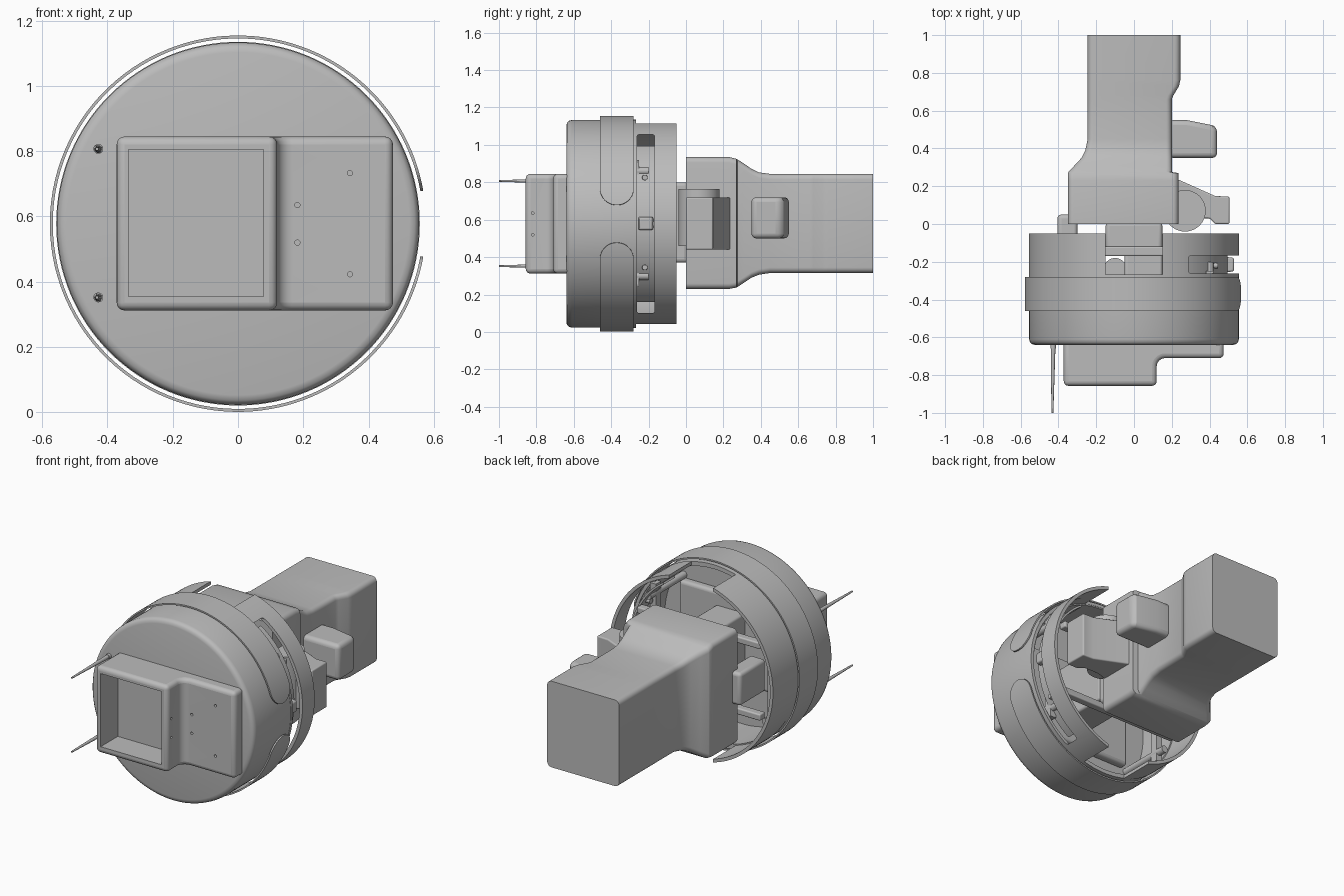
import bpy, bmesh, math
from mathutils import Vector, Matrix

if "Cube" in bpy.data.objects:
    bpy.data.objects.remove(bpy.data.objects["Cube"])

CZ = 0.578  # height of the drum axis
grey = bpy.data.materials.new("mid grey")
grey.use_nodes = True
grey.diffuse_color = (0.5, 0.5, 0.5, 1)
grey.node_tree.nodes["Principled BSDF"].inputs["Base Color"].default_value = (0.5, 0.5, 0.5, 1)


def finish(name, bm, angle=35):
    bmesh.ops.recalc_face_normals(bm, faces=bm.faces)
    me = bpy.data.meshes.new(name)
    bm.to_mesh(me)
    bm.free()
    ob = bpy.data.objects.new(name, me)
    bpy.context.collection.objects.link(ob)
    me.materials.append(grey)
    activate(ob)
    bpy.ops.object.shade_smooth_by_angle(angle=math.radians(angle))
    return ob


def activate(ob):
    bpy.ops.object.select_all(action='DESELECT')
    ob.select_set(True)
    bpy.context.view_layer.objects.active = ob


def apply_mod(ob, kind, **settings):
    activate(ob)
    mod = ob.modifiers.new(kind, kind)
    for key, value in settings.items():
        setattr(mod, key, value)
    bpy.ops.object.modifier_apply(modifier=mod.name)
    bpy.ops.object.shade_smooth_by_angle(angle=math.radians(35))


def bevel(ob, width, segments=4):
    apply_mod(ob, 'BEVEL', width=width, segments=segments, limit_method='ANGLE',
              angle_limit=math.radians(40))
    return ob


def cut(ob, cutter):
    apply_mod(ob, 'BOOLEAN', object=cutter, operation='DIFFERENCE', solver='EXACT')
    bpy.data.objects.remove(cutter)


def box(name, x, y, z, round_by=0):
    bm = bmesh.new()
    bmesh.ops.create_cube(bm, size=1)
    for v in bm.verts:
        v.co = [lo + (c + 0.5) * (hi - lo) for c, (lo, hi) in zip(v.co, (x, y, z))]
    ob = finish(name, bm)
    return bevel(ob, round_by) if round_by else ob


def prism(name, outline, z0, z1, round_by=0):
    """Extrude an xy outline upward."""
    bm = bmesh.new()
    face = bm.faces.new([bm.verts.new((x, y, z0)) for x, y in outline])
    top = bmesh.ops.extrude_face_region(bm, geom=[face])["geom"]
    bmesh.ops.translate(bm, vec=(0, 0, z1 - z0),
                        verts=[g for g in top if isinstance(g, bmesh.types.BMVert)])
    ob = finish(name, bm)
    return bevel(ob, round_by) if round_by else ob


def lathe(name, profile, steps=128):
    """Spin a closed (radius, y) profile around the drum axis."""
    bm = bmesh.new()
    verts = [bm.verts.new((r, y, CZ)) for r, y in profile]
    edges = [bm.edges.new((a, b)) for a, b in zip(verts, verts[1:] + verts[:1])]
    bmesh.ops.spin(bm, geom=verts + edges, cent=(0, 0, CZ), axis=(0, 1, 0),
                   angle=math.tau, steps=steps)
    bmesh.ops.remove_doubles(bm, verts=bm.verts, dist=0.0002)
    return finish(name, bm)


def rod(name, a, b, r1, r2, sides=20):
    a, b = Vector(a), Vector(b)
    bm = bmesh.new()
    rot = (b - a).to_track_quat('Z', 'Y').to_matrix().to_4x4()
    bmesh.ops.create_cone(bm, cap_ends=True, segments=sides, radius1=r1, radius2=r2,
                          depth=(b - a).length, matrix=Matrix.Translation((a + b) / 2) @ rot)
    return finish(name, bm)


def arc_strip(name, radius, thick, a0, a1, yc, half, end, steps=160):
    """Curved strap around the drum axis, with round ends of angular size end."""
    bm = bmesh.new()
    rows = []
    for i in range(steps + 1):
        # ease the spacing so that the round ends are dense
        t = a0 + (a1 - a0) * (0.5 - 0.5 * math.cos(math.pi * i / steps))
        d = min(t - a0, a1 - t) / end if end else 1
        w = half * math.sqrt(max(0.0004, 1 - (1 - min(d, 1)) ** 2))
        rows.append([bm.verts.new((radius * math.cos(t), yc + s * w, CZ + radius * math.sin(t)))
                     for s in (-1, 1)])
    for p, q in zip(rows, rows[1:]):
        bm.faces.new((p[0], p[1], q[1], q[0]))
    ob = finish(name, bm)
    apply_mod(ob, 'SOLIDIFY', thickness=thick, offset=0)
    return ob


# Front drum: closed front, hollow toward the back
lathe("drum", [(0.0001, -0.64), (0.525, -0.64), (0.541, -0.636), (0.551, -0.626), (0.555, -0.61),
               (0.555, -0.27), (0.53, -0.27), (0.53, -0.55), (0.0001, -0.55)])

# Rear ring with top and bottom gaps and a long side slot
ring = lathe("rear_ring", [(0.557, -0.28), (0.557, -0.05), (0.537, -0.05), (0.537, -0.28)])
cut(ring, box("gap_cutter", (-0.15, 0.15), (-0.268, 0), (-0.2, 1.4)))
cut(ring, box("slot_cutter", (0.2, 0.8), (-0.262, -0.168), (0.1, 1.055), 0.012))
arc_strip("slot_liner", 0.49, 0.012, -1.0, 1.0, -0.215, 0.055, 0, 48)
for z in (0.345, 0.825):
    x = 0.488 * math.cos(math.asin((z - CZ) / 0.488))
    rod("slot_screw", (x - 0.03, -0.22, z), (x + 0.025, -0.22, z), 0.017, 0.014)
prism("slot_lever", [(0.46, -0.26), (0.53, -0.25), (0.53, -0.18), (0.46, -0.17)], 0.545, 0.615, 0.01)

# Strap around the drum with rounded ends on one side
arc_strip("strap", 0.572, 0.009, 0.176, math.tau - 0.176, -0.37, 0.09, 0.158)

# Stepped eyepiece housing
r = 0.045
fillet = [(0.12 + r - r * math.cos(t), -0.71 - r + r * math.sin(t))
          for t in [i * math.pi / 12 for i in range(7)]]
housing = prism("eyepiece_housing", [(-0.372, -0.6), (-0.372, -0.857), (0.12, -0.857)] + fillet
                + [(0.475, -0.71), (0.475, -0.6)], 0.312, 0.845, 0.025)
cut(housing, box("recess_cutter", (-0.335, 0.078), (-1, -0.69), (0.355, 0.805)))
for x, z in ((0.343, 0.733), (0.182, 0.635), (0.182, 0.52), (0.343, 0.423)):
    cut(housing, rod("hole_cutter", (x, -0.8, z), (x, -0.69, z), 0.008, 0.008, 12))
for z in (0.635, 0.52):
    cut(housing, rod("hole_cutter", (0.1, -0.82, z), (0.2, -0.82, z), 0.007, 0.007, 12))

# Twin probes on the front
for z in (0.352, 0.807):
    rod("probe_base", (-0.428, -0.66, z), (-0.428, -0.628, z), 0.015, 0.015)
    rod("probe", (-0.428, -0.63, z), (-0.432, -1.0, z), 0.013, 0.005)

# Parts inside the drum
box("inner_panel", (-0.37, 0.40), (-0.56, -0.5), (0.31, 0.845), 0.02)
for x in (-0.4, 0.4):
    box("inner_post", (x - 0.02, x + 0.02), (-0.3, -0.25), (0.24, 0.92))
    for z in (0.3, 0.86):
        rod("standoff", (x, -0.56, z), (x, -0.2, z), 0.022, 0.022)
for z in (0.36, 0.8):
    box("cross_bar", (-0.42, 0.42), (-0.17, -0.12), (z - 0.02, z + 0.02), 0.008)
box("neck", (-0.05, 0.15), (-0.52, -0.13), (0.4, 0.76), 0.015)
box("neck_plate", (-0.15, 0.15), (-0.14, 0.01), (0.37, 0.8), 0.02)
rod("neck_roller", (-0.1, -0.24, 0.45), (-0.1, -0.24, 0.7), 0.06, 0.06, 32)
box("side_latch", (-0.405, -0.3), (-0.2, 0.05), (0.49, 0.69), 0.02)

# Rear body: lofted rounded rectangles (y, left, right, bottom, top)
sections = [(0, -0.35, 0.235, 0.23, 0.935), (0.23, -0.35, 0.235, 0.23, 0.935),
            (0.27, -0.35, 0.235, 0.237, 0.925), (0.275, -0.347, 0.2, 0.24, 0.922),
            (0.31, -0.315, 0.2, 0.263, 0.9), (0.35, -0.278, 0.2, 0.29, 0.872),
            (0.39, -0.258, 0.2, 0.306, 0.853), (0.45, -0.245, 0.2, 0.315, 0.845),
            (0.66, -0.245, 0.2, 0.315, 0.845), (0.68, -0.245, 0.208, 0.315, 0.845),
            (0.73, -0.245, 0.238, 0.315, 0.845), (0.76, -0.245, 0.245, 0.315, 0.845),
            (1.0, -0.245, 0.245, 0.315, 0.845)]
bm = bmesh.new()
loops = []
R = 0.03
for y, x0, x1, z0, z1 in sections:
    loop = []
    for k, (cx, cz) in enumerate(((x1 - R, z1 - R), (x0 + R, z1 - R), (x0 + R, z0 + R), (x1 - R, z0 + R))):
        for j in range(6):
            t = (k + j / 5) * math.pi / 2
            loop.append(bm.verts.new((cx + R * math.cos(t), y, cz + R * math.sin(t))))
    loops.append(loop)
for p, q in zip(loops, loops[1:]):
    for i in range(len(p)):
        j = (i + 1) % len(p)
        bm.faces.new((p[i], p[j], q[j], q[i]))
bm.faces.new(loops[0])
bm.faces.new(loops[-1])
finish("rear_body", bm)

# Side bracket with its round joint, and the side knob
prism("side_bracket", [(0.2, 0.0), (0.2, 0.24), (0.235, 0.235), (0.43, 0.148), (0.505, 0.145),
                       (0.505, 0.0), (0.43, 0.0), (0.4, 0.03), (0.3, 0.03)], 0.44, 0.72, 0.008)
rod("bracket_joint", (0.27, 0.07, 0.46), (0.27, 0.07, 0.765), 0.11, 0.11, 40)
prism("side_knob", [(0.18, 0.35), (0.44, 0.35), (0.44, 0.505), (0.42, 0.522), (0.28, 0.55),
                    (0.18, 0.55)], 0.5, 0.72, 0.03)
